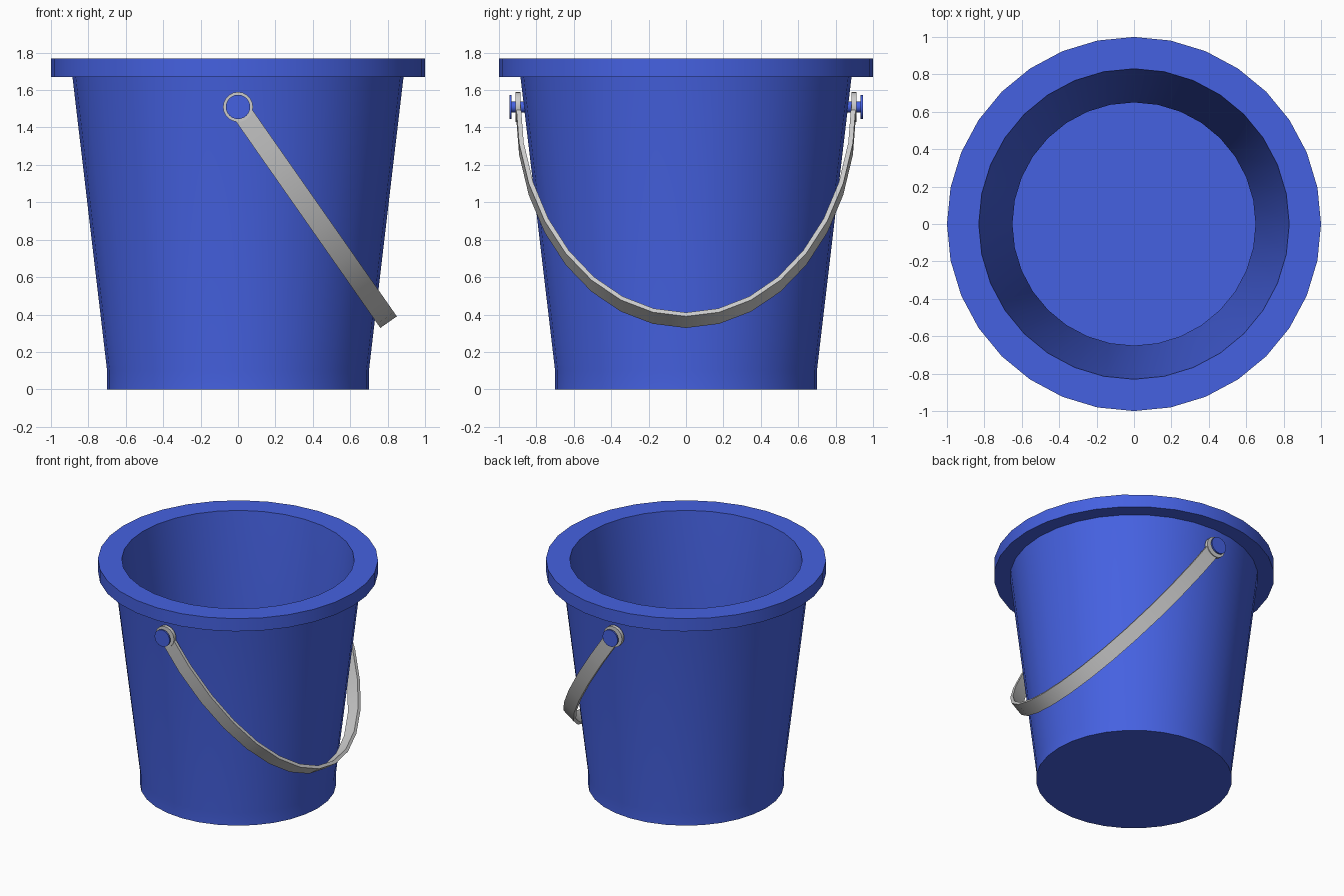
import bpy, bmesh
from math import sin, cos, pi
from mathutils import Vector, Matrix

if "Cube" in bpy.data.objects:
    bpy.data.objects.remove(bpy.data.objects["Cube"])

blue = bpy.data.materials.new("blue_plastic")
blue.diffuse_color = (0.06, 0.12, 0.75, 1)
blue.use_nodes = True
blue.node_tree.nodes["Principled BSDF"].inputs["Base Color"].default_value = blue.diffuse_color

PIVOT_Z = 1.51


def finish(name, bm, mat=None):
    bmesh.ops.recalc_face_normals(bm, faces=bm.faces)
    me = bpy.data.meshes.new(name)
    bm.to_mesh(me)
    bm.free()
    ob = bpy.data.objects.new(name, me)
    bpy.context.collection.objects.link(ob)
    if mat:
        me.materials.append(mat)
    bpy.ops.object.select_all(action='DESELECT')
    ob.select_set(True)
    bpy.context.view_layer.objects.active = ob
    bpy.ops.object.shade_smooth_by_angle(angle=0.6)
    return ob


def lathe(bm, profile, steps):
    """Revolve an (r, z) profile around z; its first and last rings are capped."""
    rings = [[bm.verts.new((r * cos(2 * pi * i / steps), r * sin(2 * pi * i / steps), z))
              for i in range(steps)] for r, z in profile]
    for a, b in zip(rings, rings[1:]):
        for i in range(steps):
            j = (i + 1) % steps
            bm.faces.new((a[i], a[j], b[j], b[i]))
    bm.faces.new(rings[0])
    bm.faces.new(rings[-1])


def side_matrix(side):
    """Point local z outward along +y or -y at the pivot height."""
    return Matrix.Translation((0, 0, PIVOT_Z)) @ Matrix.Rotation(-side * pi / 2, 4, 'X')


# bucket: outer wall, flat rim, inner wall and floor
bm = bmesh.new()
lathe(bm, [(0.70, 0), (0.70, 0.10), (0.885, 1.67), (1.0, 1.67), (1.0, 1.77),
           (0.83, 1.77), (0.65, 0.10), (0.65, 0.05)], 32)
finish("bucket", bm, blue)

# pegs: shaft with a flat cap on each side
for side, label in ((1, "back"), (-1, "front")):
    bm = bmesh.new()
    lathe(bm, [(0.03, 0.84), (0.03, 0.933), (0.065, 0.933), (0.065, 0.945)], 24)
    bm.transform(side_matrix(side))
    finish(label + "_peg", bm, blue)

# handle: flat strap on a half ellipse hanging down towards +x
bm = bmesh.new()
down = Vector((0.573, 0, -0.819))
across = Vector((0.819, 0, 0.573))
pivot = Vector((0, 0, PIVOT_Z))
N, HALF_W = 16, 0.054
rings = []
for i in range(N + 1):
    t = pi * i / N
    ring = []
    for ry, rd, w in ((0.91, 1.405, -1), (0.91, 1.405, 1), (0.885, 1.38, 1), (0.885, 1.38, -1)):
        p = pivot + Vector((0, -ry * cos(t), 0)) + down * rd * sin(t) + across * w * HALF_W
        ring.append(bm.verts.new(p))
    rings.append(ring)
for a, b in zip(rings, rings[1:]):
    for k in range(4):
        m = (k + 1) % 4
        bm.faces.new((a[k], a[m], b[m], b[k]))
bm.faces.new(rings[0])
bm.faces.new(rings[-1])
finish("handle_strap", bm)

# round eyelets at the handle ends
for side, label in ((1, "back"), (-1, "front")):
    bm = bmesh.new()
    lathe(bm, [(0.08, 0.884), (0.08, 0.911)], 20)
    bm.transform(side_matrix(side))
    finish(label + "_eyelet", bm)
